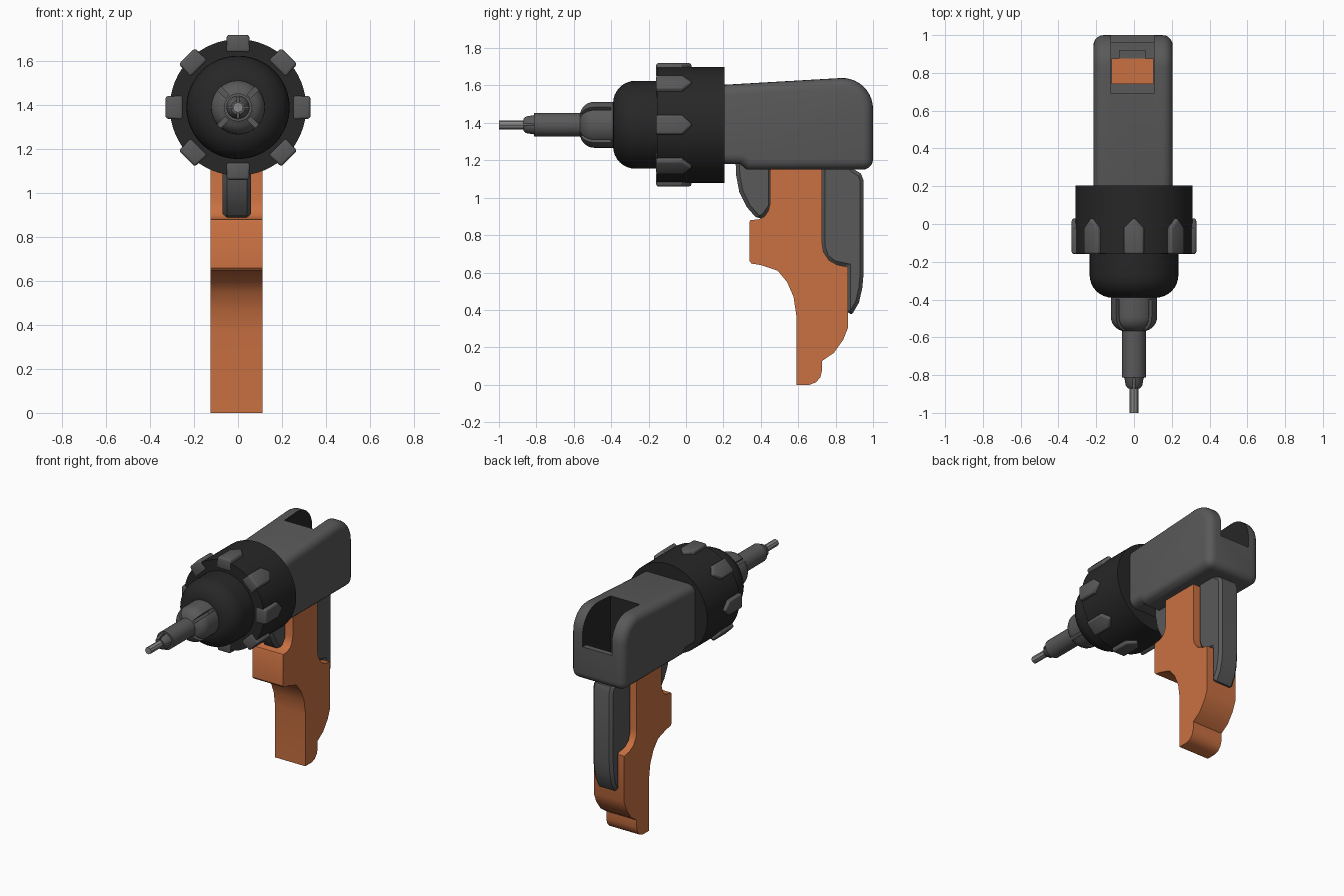
import bpy, bmesh, math
from mathutils import Matrix, Vector

if "Cube" in bpy.data.objects:
    bpy.data.objects.remove(bpy.data.objects["Cube"])

AXIS_Z = 1.39  # height of the barrel axis


def material(name, rgb):
    m = bpy.data.materials.new(name)
    m.diffuse_color = (*rgb, 1)
    m.use_nodes = True
    m.node_tree.nodes["Principled BSDF"].inputs["Base Color"].default_value = m.diffuse_color
    return m


GREY = material("grey plastic", (0.1, 0.1, 0.1))
DARK = material("dark rubber", (0.02, 0.02, 0.02))
ORANGE = material("orange grip", (0.59, 0.165, 0.054))
STEEL = material("light steel", (0.25, 0.25, 0.25))


def finish(name, bm, mat):
    bmesh.ops.recalc_face_normals(bm, faces=bm.faces)
    me = bpy.data.meshes.new(name)
    bm.to_mesh(me)
    bm.free()
    me.materials.append(mat)
    ob = bpy.data.objects.new(name, me)
    bpy.context.collection.objects.link(ob)
    return ob


def activate(ob):
    bpy.ops.object.select_all(action='DESELECT')
    ob.select_set(True)
    bpy.context.view_layer.objects.active = ob


def apply_mod(ob, mod):
    activate(ob)
    bpy.ops.object.modifier_apply(modifier=mod.name)


def bevel(ob, width, segments):
    m = ob.modifiers.new("bevel", 'BEVEL')
    m.width, m.segments = width, segments
    m.limit_method, m.angle_limit = 'ANGLE', math.radians(60)
    apply_mod(ob, m)


def cut(ob, cutter):
    m = ob.modifiers.new("cut", 'BOOLEAN')
    m.operation, m.solver, m.object = 'DIFFERENCE', 'EXACT', cutter
    m.material_mode = 'TRANSFER'
    apply_mod(ob, m)
    bpy.data.objects.remove(cutter)


def smooth(ob, angle=35):
    activate(ob)
    bpy.ops.object.shade_smooth_by_angle(angle=math.radians(angle))


def prism(name, profile, x0, x1, mat):
    """Side profile of (y, z) points pulled out along x."""
    bm = bmesh.new()
    f = bm.faces.new([bm.verts.new((x0, y, z)) for y, z in profile])
    r = bmesh.ops.extrude_face_region(bm, geom=[f])
    vs = [v for v in r['geom'] if isinstance(v, bmesh.types.BMVert)]
    bmesh.ops.translate(bm, verts=vs, vec=(x1 - x0, 0, 0))
    return finish(name, bm, mat)


def lathe(name, profile, mat, steps=48):
    """(y, radius) points spun around the barrel axis."""
    bm = bmesh.new()
    vs = [bm.verts.new((r, y, AXIS_Z)) for y, r in profile]
    es = [bm.edges.new(p) for p in zip(vs, vs[1:])]
    bmesh.ops.spin(bm, geom=vs + es, cent=(0, 0, AXIS_Z), axis=(0, 1, 0),
                   angle=2 * math.pi, steps=steps)
    bmesh.ops.remove_doubles(bm, verts=bm.verts, dist=1e-4)
    return finish(name, bm, mat)


def arc(cy, cz, r, a0, a1, n):
    return [(cy + r * math.cos(math.radians(a0 + (a1 - a0) * i / n)),
             cz + r * math.sin(math.radians(a0 + (a1 - a0) * i / n)))
            for i in range(n + 1)]


def around(ob, angle):
    """Turn a part about the barrel axis."""
    c = Vector((0, 0, AXIS_Z))
    ob.data.transform(Matrix.Translation(c) @ Matrix.Rotation(angle, 4, 'Y')
                      @ Matrix.Translation(-c))


# Motor body, rounded at the back
body = prism("body", [(0.1, 1.18), (0.29, 1.18), (0.325, 1.15), (1.0, 1.15)]
             + arc(0.835, 1.475, 0.165, 0, 93, 10) + [(0.1, 1.598)],
             -0.215, 0.205, GREY)
bevel(body, 0.055, 5)

# Open slot in the top and back of the body, with dark walls
slot = prism("slot_cutter", [(0.69, 1.8), (0.69, 1.2), (0.96, 1.2),
                             (0.96, 1.39), (1.1, 1.39), (1.1, 1.8)],
             -0.122, 0.106, GREY)
slot.data.materials.append(DARK)
for p in slot.data.polygons:
    p.material_index = 0 if abs(p.normal.z) > 0.5 else 1
cut(body, slot)
smooth(body)

# Orange block and lever end seen inside the slot
prism("slot_block", [(0.74, 1.19), (0.875, 1.19), (0.875, 1.22), (0.74, 1.22)],
      -0.12, 0.104, ORANGE)
prism("lever_end", [(0.875, 1.19), (0.92, 1.19), (0.92, 1.22), (0.875, 1.22)],
      -0.08, 0.06, GREY)

# Grip
grip = prism("grip", [
    (0.45, 1.17), (0.45, 0.97), (0.44, 0.93), (0.42, 0.9), (0.39, 0.885),
    (0.345, 0.88), (0.34, 0.87), (0.34, 0.66), (0.35, 0.648), (0.4, 0.64),
    (0.49, 0.61), (0.54, 0.55), (0.575, 0.47), (0.59, 0.37), (0.59, 0),
    (0.66, 0), (0.695, 0.013), (0.718, 0.04), (0.727, 0.075), (0.727, 0.127),
    (0.79, 0.17), (0.84, 0.24), (0.866, 0.305), (0.866, 0.63), (0.81, 0.64),
    (0.765, 0.665), (0.735, 0.71), (0.727, 0.76), (0.727, 1.17)],
    -0.125, 0.112, ORANGE)
smooth(grip)

# Rear lever and front trigger with chamfered edges
lever = prism("rear_lever", [
    (0.725, 1.17), (0.725, 0.74), (0.745, 0.68), (0.79, 0.645), (0.86, 0.63),
    (0.86, 0.375), (0.89, 0.38), (0.925, 0.44), (0.943, 0.52), (0.95, 0.6),
    (0.95, 1.09), (0.935, 1.13), (0.9, 1.15), (0.88, 1.17)],
    -0.085, 0.07, GREY)
trigger = prism("trigger", [
    (0.265, 1.2), (0.268, 1.12), (0.285, 1.03), (0.325, 0.95), (0.385, 0.882),
    (0.42, 0.895), (0.46, 0.95), (0.46, 1.2)], -0.07, 0.06, GREY)
for ob in (lever, trigger):
    bevel(ob, 0.02, 1)
    smooth(ob, 25)

# Dark collar and rounded nose
collar = lathe("collar", [(-0.155, 0), (-0.155, 0.31), (0.205, 0.31), (0.205, 0)],
               DARK, 64)
nose = lathe("nose", [(-0.39, 0)]
             + [(y, r) for y, r in arc(-0.27, 0.115, 0.12, 180, 90, 8)]
             + [(-0.14, 0.235), (-0.14, 0)], DARK)
for ob in (collar, nose):
    smooth(ob)

# Eight pointed grip knobs around the collar
for i in range(8):
    bm = bmesh.new()
    outline = [(-0.057, -0.16), (0.057, -0.16), (0.057, -0.02), (0, 0.035),
               (-0.057, -0.02)]
    f = bm.faces.new([bm.verts.new((x, y, AXIS_Z + 0.25)) for x, y in outline])
    r = bmesh.ops.extrude_face_region(bm, geom=[f])
    for v in r['geom']:
        if isinstance(v, bmesh.types.BMVert):
            v.co.z += 0.08
            v.co.x *= 0.9
    knob = finish("collar_knob", bm, GREY)
    bevel(knob, 0.013, 3)
    around(knob, i * math.pi / 4)
    smooth(knob)

# Collet with diagonal slits
collet = lathe("collet", [(-0.57, 0), (-0.57, 0.06)]
               + arc(-0.49, 0.045, 0.078, 165, 90, 6)
               + [(-0.37, 0.123), (-0.37, 0)], GREY)
for i in range(4):
    slit = prism("slit_cutter", [(-0.7, AXIS_Z + 0.07), (-0.4, AXIS_Z + 0.07),
                                 (-0.4, AXIS_Z + 0.2), (-0.7, AXIS_Z + 0.2)],
                 -0.011, 0.011, GREY)
    around(slit, math.pi / 4 + i * math.pi / 2)
    cut(collet, slit)
smooth(collet)

# Chuck tube, jaw tip and driver bit
tube = lathe("chuck_tube", [(-0.812, 0), (-0.812, 0.064), (-0.54, 0.064),
                            (-0.54, 0)], GREY, 24)
tip = lathe("jaw_tip", [(-0.87, 0), (-0.87, 0.032), (-0.855, 0.045),
                        (-0.8, 0.054), (-0.8, 0)], GREY, 24)
for i in range(4):
    gap = prism("gap_cutter", [(-0.9, AXIS_Z + 0.015), (-0.816, AXIS_Z + 0.015),
                               (-0.816, AXIS_Z + 0.1), (-0.9, AXIS_Z + 0.1)],
                -0.005, 0.005, GREY)
    around(gap, i * math.pi / 2)
    cut(tip, gap)
bit = lathe("driver_bit", [(-1, 0), (-1, 0.024), (-0.85, 0.024), (-0.85, 0)],
            STEEL, 8)
for ob in (tube, tip, bit):
    smooth(ob)
